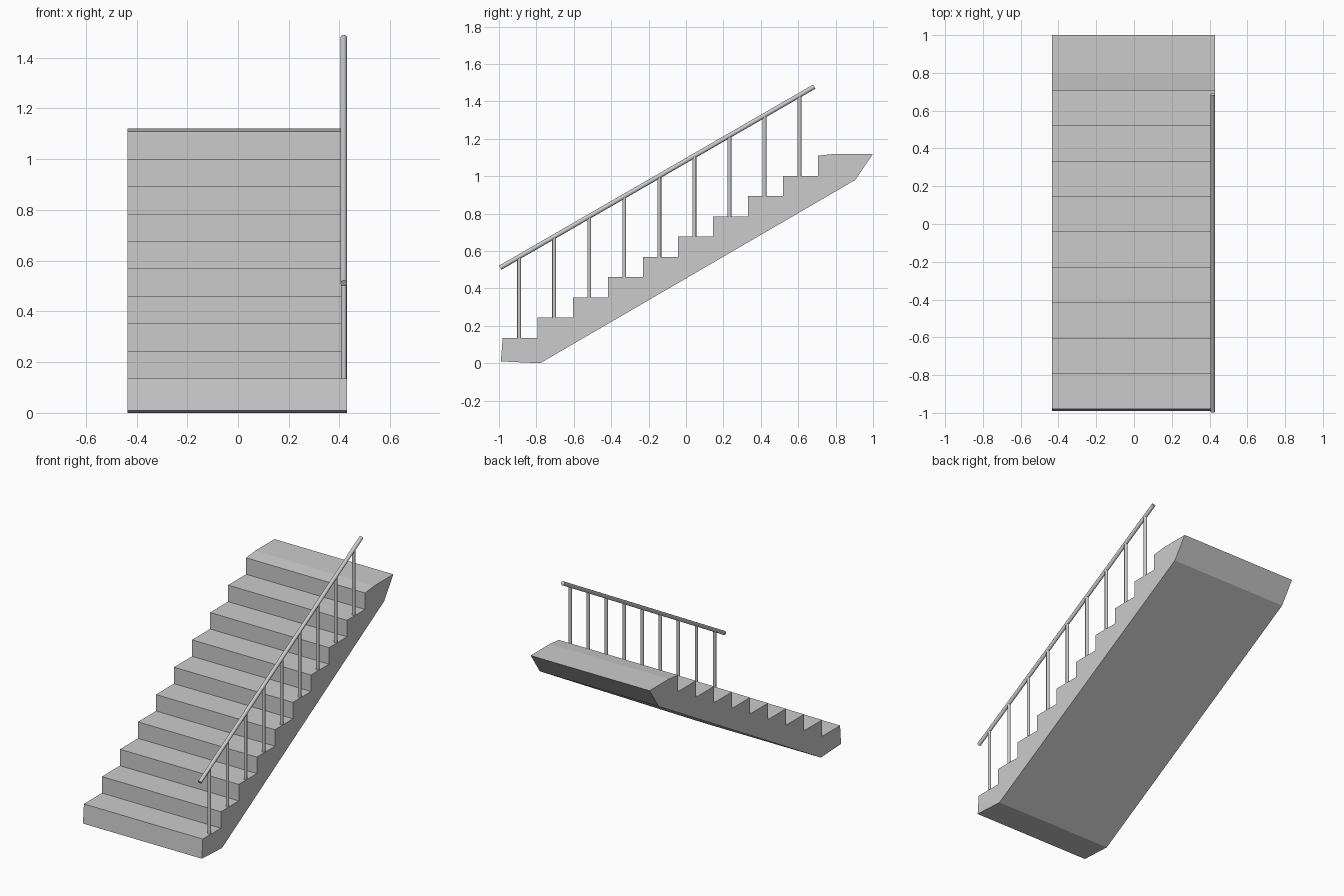
import bpy
import bmesh
from mathutils import Vector

cube = bpy.data.objects.get("Cube")
if cube:
    bpy.data.objects.remove(cube, do_unlink=True)

# Material
grey = bpy.data.materials.new("light grey")
grey.use_nodes = True
colour = (0.6, 0.6, 0.6, 1)
grey.diffuse_color = colour
grey.node_tree.nodes["Principled BSDF"].inputs["Base Color"].default_value = colour

STEPS = 10
RUN, RISE = 0.1873, 0.1083
FRONT, FIRST = -0.98, 0.135
LEFT, RIGHT = 0.43, -0.435


def tread_z(i):
    return FIRST + RISE * i


def make_stairs():
    """Extrude the stepped side profile across the width."""
    profile = [(-0.99, 0.01)]
    for i in range(STEPS):
        y = FRONT + RUN * i
        if i:
            profile.append((y, tread_z(i - 1)))
        profile.append((y, tread_z(i)))
    # Top landing, sloped back and underside
    profile += [(0.8, 1.12), (1.0, 1.12), (0.905, 0.98), (-0.78, 0.0)]
    bm = bmesh.new()
    face = bm.faces.new([bm.verts.new((RIGHT, y, z)) for y, z in profile])
    result = bmesh.ops.extrude_face_region(bm, geom=[face])
    moved = [v for v in result["geom"] if isinstance(v, bmesh.types.BMVert)]
    bmesh.ops.translate(bm, verts=moved, vec=(LEFT - RIGHT, 0, 0))
    bmesh.ops.recalc_face_normals(bm, faces=bm.faces)
    mesh = bpy.data.meshes.new("stairs")
    bm.to_mesh(mesh)
    bm.free()
    stairs = bpy.data.objects.new("stairs", mesh)
    bpy.context.collection.objects.link(stairs)
    mesh.materials.append(grey)


def rod(name, start, end, radius):
    """Round bar between two points."""
    start, end = Vector(start), Vector(end)
    axis = end - start
    bpy.ops.mesh.primitive_cylinder_add(
        vertices=16, radius=radius, depth=axis.length, location=(start + end) / 2,
        rotation=axis.to_track_quat("Z", "Y").to_euler())
    obj = bpy.context.object
    obj.name = name
    obj.data.materials.append(grey)
    bpy.ops.object.shade_smooth_by_angle()


make_stairs()

# Handrail along the left side
RAIL_X = 0.417
low, high = Vector((RAIL_X, -0.993, 0.511)), Vector((RAIL_X, 0.686, 1.479))
rod("handrail", low, high, 0.0125)

# One baluster on each step below the landing
for i in range(STEPS - 1):
    y = -0.892 + RUN * i
    top = low.lerp(high, (y - low.y) / (high.y - low.y))
    rod(f"baluster_{i + 1}", (RAIL_X, y, tread_z(i) - 0.005), top, 0.0105)
